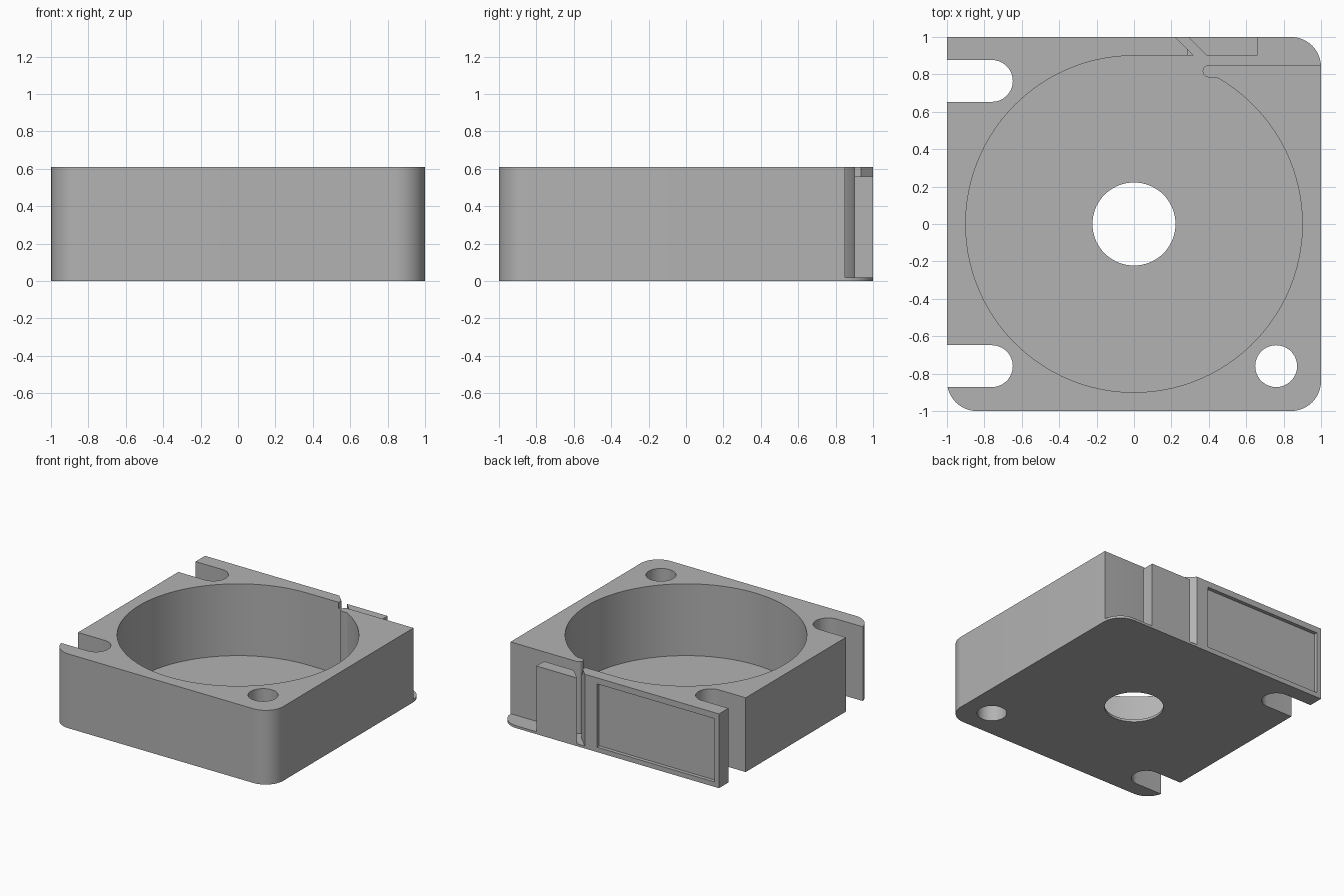
import bpy, bmesh, math

cube = bpy.data.objects.get("Cube")
if cube:
    bpy.data.objects.remove(cube, do_unlink=True)

H, FLOOR, TAB_TOP = 0.61, 0.02, 0.56   # case height, floor thickness, tab height
BORE, SCREW, CORNER = 0.9, 0.112, 0.16

grey = bpy.data.materials.new("plain grey")
grey.use_nodes = True
grey.diffuse_color = (0.45, 0.45, 0.45, 1)
grey.node_tree.nodes["Principled BSDF"].inputs["Base Color"].default_value = grey.diffuse_color


def arc(cx, cy, r, start, end, steps):
    """Points along an arc, angles in degrees."""
    angles = [math.radians(start + (end - start) * i / steps) for i in range(steps + 1)]
    return [(cx + r * math.cos(a), cy + r * math.sin(a)) for a in angles]


def prism(name, outline, z0, z1):
    """Extrude a flat outline from z0 to z1."""
    bm = bmesh.new()
    face = bm.faces.new([bm.verts.new((x, y, z0)) for x, y in outline])
    top = bmesh.ops.extrude_face_region(bm, geom=[face])["geom"]
    verts = [v for v in top if isinstance(v, bmesh.types.BMVert)]
    bmesh.ops.translate(bm, vec=(0, 0, z1 - z0), verts=verts)
    bmesh.ops.recalc_face_normals(bm, faces=bm.faces)
    mesh = bpy.data.meshes.new(name)
    bm.to_mesh(mesh)
    bm.free()
    mesh.materials.append(grey)
    obj = bpy.data.objects.new(name, mesh)
    bpy.context.collection.objects.link(obj)
    return obj


def rect(x0, x1, y0, y1):
    return [(x0, y0), (x1, y0), (x1, y1), (x0, y1)]


def cut(target, outline, z0=-0.1, z1=1):
    """Subtract a prism from the target, then drop the cutter."""
    cutter = prism("cutter", outline, z0, z1)
    cutter.hide_render = True
    mod = target.modifiers.new("cut", "BOOLEAN")
    mod.operation, mod.solver, mod.object = "DIFFERENCE", "EXACT", cutter
    bpy.context.view_layer.objects.active = target
    bpy.ops.object.modifier_apply(modifier=mod.name)
    bpy.data.objects.remove(cutter, do_unlink=True)


# Case block: three rounded corners, one square corner at the back
k = 1 - CORNER
case = prism("case",
             arc(-k, -k, CORNER, 180, 270, 12) + arc(k, -k, CORNER, 270, 360, 12)
             + arc(k, k, CORNER, 0, 90, 12) + [(-1, 1)], 0, H)

# Round chamber with a tangential exit channel running past a rounded lip
lip = 0.033
lip_y = 0.85 - lip
lip_angle = math.degrees(math.asin((lip_y - lip) / BORE))
chamber = (arc(0, 0, BORE, 90, 360 + lip_angle, 96)
           + arc(0.4, lip_y, lip, 270, 90, 10)
           + [(1.1, 0.85), (1.1, 1.1), (0.12, 1.1), (0.32, 0.9)])
cut(case, chamber, FLOOR, 1)

# Wall tip trimmed back above the tab
cut(case, rect(0.285, 0.5, 0.87, 1.1), TAB_TOP, 1)

# Centre hole, screw hole and the two open screw slots
cut(case, arc(0, 0, 0.222, 0, 355, 71))
cut(case, arc(0.76, -0.76, SCREW, 0, 350, 35))
for y in (-0.76, 0.765):
    cut(case, arc(-0.76, y, SCREW, -90, 90, 18) + [(-1.1, y + SCREW), (-1.1, y - SCREW)])

# Shallow label recess in the back wall
cut(case, rect(-0.96, 0.11, 0.97, 1.1), 0.04, TAB_TOP)

# Tab with a slanted end, standing on the floor outside the channel
tab = prism("exit_tab", [(0.29, 1), (0.39, 0.9), (0.66, 0.9), (0.66, 1)], FLOOR - 0.01, TAB_TOP)

# Smooth the curved walls, keep corners crisp
bpy.ops.object.select_all(action="DESELECT")
for obj in (case, tab):
    obj.select_set(True)
bpy.context.view_layer.objects.active = case
bpy.ops.object.shade_smooth_by_angle(angle=math.radians(30))
